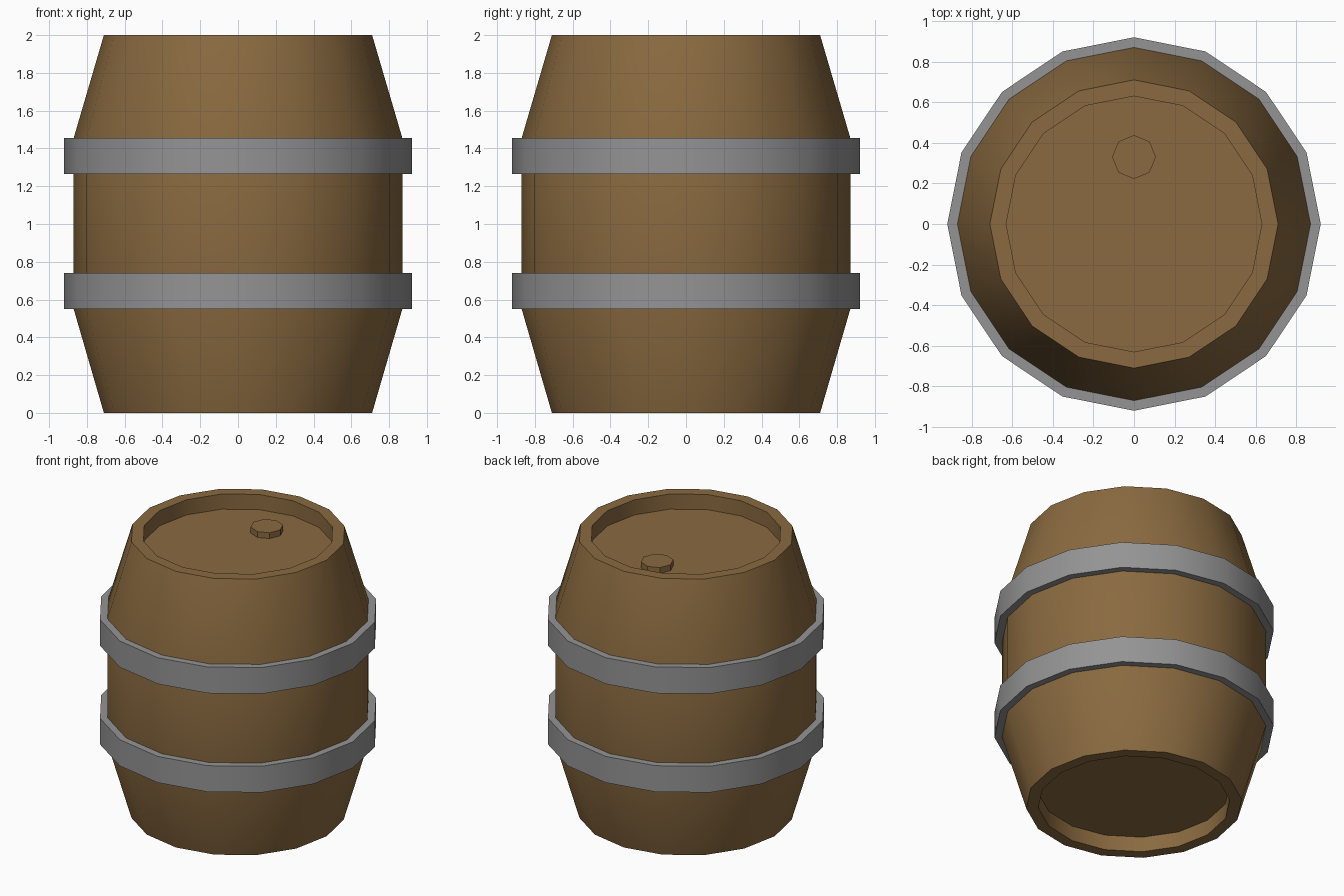
import bpy, bmesh, math

if "Cube" in bpy.data.objects:
    bpy.data.objects.remove(bpy.data.objects["Cube"])

SIDES = 16


def material(name, rgb):
    m = bpy.data.materials.new(name)
    m.diffuse_color = (*rgb, 1.0)
    m.use_nodes = True
    m.node_tree.nodes["Principled BSDF"].inputs["Base Color"].default_value = m.diffuse_color
    return m


wood = material("brown wood", (0.254, 0.144, 0.051))
iron = material("grey iron", (0.300, 0.296, 0.300))


def lathe(name, profile, mat, sides=SIDES, center=(0, 0), closed=False, caps=False):
    """Revolve a (radius, z) profile around a vertical axis."""
    bm = bmesh.new()
    rings = []
    for r, z in profile:
        rings.append([bm.verts.new((center[0] + r * math.cos(2 * math.pi * i / sides),
                                    center[1] + r * math.sin(2 * math.pi * i / sides), z))
                      for i in range(sides)])
    pairs = list(zip(rings, rings[1:]))
    if closed:
        pairs.append((rings[-1], rings[0]))
    for a, b in pairs:
        for i in range(sides):
            j = (i + 1) % sides
            bm.faces.new((a[i], a[j], b[j], b[i]))
    if caps:
        bm.faces.new(rings[0][::-1])
        bm.faces.new(rings[-1])
    bmesh.ops.recalc_face_normals(bm, faces=bm.faces)
    me = bpy.data.meshes.new(name)
    bm.to_mesh(me)
    bm.free()
    me.materials.append(mat)
    ob = bpy.data.objects.new(name, me)
    bpy.context.collection.objects.link(ob)
    # rounded sides, crisp rims
    bpy.ops.object.select_all(action='DESELECT')
    ob.select_set(True)
    bpy.context.view_layer.objects.active = ob
    bpy.ops.object.shade_smooth_by_angle(angle=math.radians(30))
    return ob


# Staved body with a recessed head at each end
lathe("barrel_body",
      [(0.63, 0.11), (0.63, 0), (0.71, 0), (0.87, 0.55),
       (0.87, 1.455), (0.71, 2), (0.63, 2), (0.63, 1.89)],
      wood, caps=True)

# Two iron hoops
for name, z0, z1 in (("lower_hoop", 0.55, 0.74), ("upper_hoop", 1.265, 1.455)):
    lathe(name, [(0.865, z0), (0.92, z0), (0.92, z1), (0.865, z1)], iron, closed=True)

# Bung on the top head
lathe("bung", [(0.108, 1.88), (0.108, 1.932)], wood, sides=8, center=(0, 0.33), caps=True)
